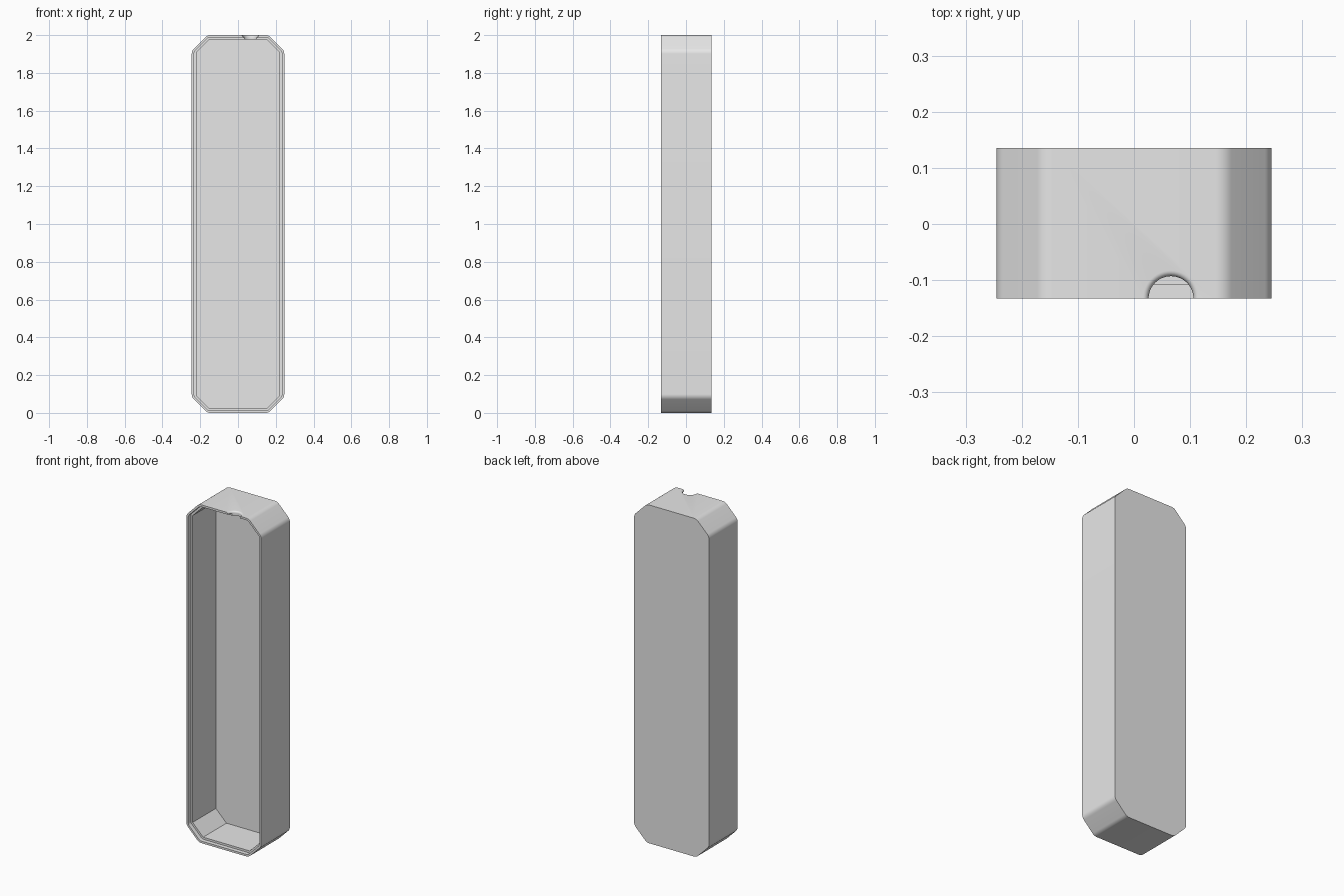
import bpy, bmesh, math
from mathutils import Vector, Matrix

cube = bpy.data.objects.get("Cube")
if cube:
    bpy.data.objects.remove(cube, do_unlink=True)

HALF_W, HALF_H, CUT = 0.245, 1.0, 0.083
FRONT, BACK = -0.133, 0.135
STEP, WALL = 0.012, 0.024

grey = bpy.data.materials.new("light grey")
grey.use_nodes = True
grey.diffuse_color = (0.8, 0.8, 0.8, 1)
grey.node_tree.nodes["Principled BSDF"].inputs["Base Color"].default_value = (0.8, 0.8, 0.8, 1)


def make_object(name, bm):
    bmesh.ops.recalc_face_normals(bm, faces=bm.faces)
    mesh = bpy.data.meshes.new(name)
    bm.to_mesh(mesh)
    bm.free()
    mesh.materials.append(grey)
    obj = bpy.data.objects.new(name, mesh)
    bpy.context.collection.objects.link(obj)
    return obj


def octagon(inset, radius, segments=8):
    """Chamfered rectangle in x, z, inset evenly, with rounded corners."""
    w, h = HALF_W - inset, HALF_H - inset
    c = CUT - inset * (2 - math.sqrt(2))
    corners = [Vector(p) for p in ((w, c - h), (w, h - c), (w - c, h), (c - w, h),
                                   (-w, h - c), (-w, c - h), (c - w, -h), (w - c, -h))]
    if radius == 0:
        return corners
    points = []
    apothem = radius / math.cos(math.pi / 8)
    for i, p in enumerate(corners):
        # each corner turns by an eighth of a circle
        mid = math.pi * (i * 2 - 1) / 8
        out = Vector((math.cos(mid), math.sin(mid)))
        centre = p - out * apothem
        for k in range(segments + 1):
            a = mid + math.pi / 4 * (k / segments - 0.5)
            points.append(centre + radius * Vector((math.cos(a), math.sin(a))))
    return points


def prism(name, outline, y0, y1):
    bm = bmesh.new()
    face = bm.faces.new([bm.verts.new((p.x, y0, p.y + HALF_H)) for p in outline])
    ext = bmesh.ops.extrude_face_region(bm, geom=[face])
    verts = [g for g in ext["geom"] if isinstance(g, bmesh.types.BMVert)]
    bmesh.ops.translate(bm, verts=verts, vec=(0, y1 - y0, 0))
    return make_object(name, bm)


def flared_plug(name, x, y, radius, fillet, steps=6):
    """Round cutter that widens towards the top surface."""
    profile = [(radius, 1.95)]
    for k in range(steps + 1):
        a = math.pi / 2 * k / steps
        profile.append((radius + fillet * (1 - math.cos(a)),
                        2 - fillet + fillet * math.sin(a)))
    profile.append((radius + fillet, 2.05))
    bm = bmesh.new()
    count = 48
    rings = [[bm.verts.new((x + r * math.cos(math.tau * i / count),
                            y + r * math.sin(math.tau * i / count), z))
              for i in range(count)] for r, z in profile]
    for low, high in zip(rings, rings[1:]):
        for i in range(count):
            j = (i + 1) % count
            bm.faces.new((low[i], low[j], high[j], high[i]))
    bm.faces.new(rings[0])
    bm.faces.new(rings[-1])
    return make_object(name, bm)


# Shell, stepped rim, cavity and cable notch
shell = prism("case_shell", octagon(0, 0.04), FRONT, BACK)
cutters = [
    prism("rim_step_cutter", octagon(STEP, 0.028), FRONT - 0.05, FRONT + 0.025),
    prism("cavity_cutter", octagon(WALL, 0), FRONT - 0.06, BACK - 0.026),
    flared_plug("notch_cutter", 0.066, FRONT, 0.04, 0.01),
]
for cutter in cutters:
    cutter.hide_render = True
    mod = shell.modifiers.new(cutter.name, 'BOOLEAN')
    mod.operation = 'DIFFERENCE'
    mod.solver = 'EXACT'
    mod.object = cutter

# Bake the cuts, then drop the cutters
bpy.context.view_layer.update()
graph = bpy.context.evaluated_depsgraph_get()
baked = bpy.data.meshes.new_from_object(shell.evaluated_get(graph))
shell.modifiers.clear()
shell.data = baked
for cutter in cutters:
    bpy.data.objects.remove(cutter, do_unlink=True)
baked.materials.clear()
baked.materials.append(grey)
for poly in baked.polygons:
    poly.material_index = 0

bpy.ops.object.select_all(action='DESELECT')
shell.select_set(True)
bpy.context.view_layer.objects.active = shell
bpy.ops.object.shade_smooth_by_angle(angle=math.radians(30))
